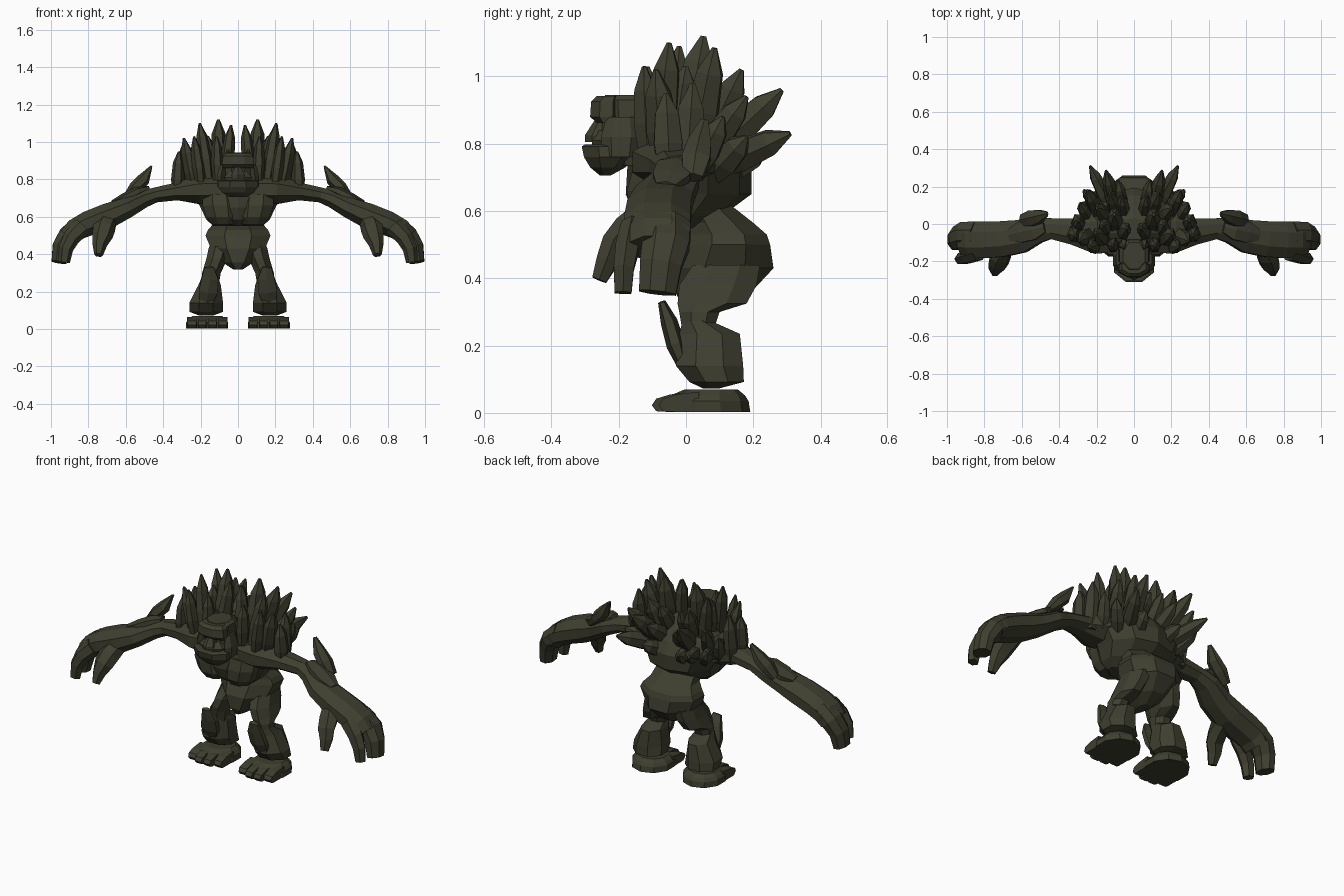
import bpy, bmesh, math
from mathutils import Vector

stone = bpy.data.materials.new("dark_olive_stone")
stone.diffuse_color = (0.048, 0.048, 0.029, 1)


def skin(name, rings, mirror):
    """Bridge closed rings into a capped solid, optionally mirrored in x."""
    bm = bmesh.new()
    loops = [[bm.verts.new(p) for p in r] for r in rings]
    n = len(loops[0])
    for a, b in zip(loops, loops[1:]):
        for i in range(n):
            j = (i + 1) % n
            bm.faces.new((a[i], a[j], b[j], b[i]))
    bm.faces.new(loops[0][::-1])
    bm.faces.new(loops[-1])
    bmesh.ops.recalc_face_normals(bm, faces=bm.faces)
    me = bpy.data.meshes.new(name)
    bm.to_mesh(me)
    bm.free()
    me.materials.append(stone)
    ob = bpy.data.objects.new(name, me)
    bpy.context.collection.objects.link(ob)
    if mirror:
        ob.modifiers.new("mirror", "MIRROR").use_mirror_merge = False
    return ob


def circle(n):
    k = 1 / math.cos(math.pi / n)
    return [(k * math.cos(2 * math.pi * (i + .5) / n), k * math.sin(2 * math.pi * (i + .5) / n))
            for i in range(n)]


def stack(name, levels, n=8, mirror=False):
    """Level = z, centre x, half width x, front y, back y."""
    skin(name, [[(cx + c * rx, (y0 + y1) / 2 + s * (y1 - y0) / 2, z) for c, s in circle(n)]
                for z, cx, rx, y0, y1 in levels], mirror)


def tube(name, pts, ref=(0, 1, 0), n=8, mirror=True):
    """Point = x, y, z, half size along ref, half size across it."""
    pos = [Vector(p[:3]) for p in pts]
    rings = []
    for i, p in enumerate(pts):
        t = (pos[min(i + 1, len(pos) - 1)] - pos[max(i - 1, 0)]).normalized()
        u = Vector(ref)
        u = (u - t * u.dot(t)).normalized()
        v = t.cross(u)
        rings.append([pos[i] + u * c * p[3] + v * s * p[4] for c, s in circle(n)])
    skin(name, rings, mirror)


def spike(name, base, tip, w, d, ref=(0, 1, -1)):
    """Slabby faceted crystal with a short chisel point."""
    b, t = Vector(base), Vector(tip)
    tube(name, [(*b.lerp(t, f), w * k, d * k) for f, k in
                ((0, .75), (.35, 1), (.74, .82), (1, .16))], ref, 6)


# Torso and chest
stack("torso", [(.55, 0, .13, -.10, .03), (.585, 0, .17, -.145, .10), (.65, 0, .20, -.17, .185),
                (.735, 0, .25, -.165, .185), (.80, 0, .22, -.14, .15),
                (.86, 0, .15, -.12, .09), (.90, 0, .08, -.09, .03)], 10)
stack("pectoral", [(.56, .08, .06, -.145, -.03), (.60, .085, .085, -.172, -.03),
                   (.66, .095, .095, -.175, -.03), (.72, .10, .09, -.16, -.03)], 8, True)

# Waist, pelvis and legs
stack("pelvis", [(.318, 0, .025, -.01, .11), (.355, 0, .08, -.03, .19), (.43, 0, .145, -.03, .26),
                 (.50, 0, .174, .005, .25), (.53, 0, .16, .01, .24), (.565, 0, .13, .0, .20),
                 (.62, 0, .12, -.02, .13)])
stack("thigh", [(.44, .095, .06, .02, .22), (.38, .112, .056, -.02, .21), (.325, .132, .052, -.025, .18),
                (.30, .142, .05, -.02, .10), (.24, .15, .048, -.01, .08)], 8, True)
stack("shin", [(.073, .17, .04, .05, .10), (.092, .17, .09, .01, .172), (.14, .17, .09, -.03, .17),
               (.235, .152, .06, -.02, .16), (.275, .15, .045, -.01, .07)], 8, True)
tube("knee_plate", [(.17, -.01, .14, .035, .014), (.16, -.03, .20, .05, .024),
                    (.15, -.05, .27, .045, .022), (.155, -.072, .33, .025, .01)], (1, 0, 0), 6)

# Feet with four blunt toes
stack("foot", [(.003, .165, .112, -.055, .185), (.035, .165, .112, -.055, .18),
               (.052, .165, .10, -.04, .17), (.07, .165, .08, .0, .15)], 10, True)
for x, w, y in ((.081, .024, -.075), (.136, .023, -.095), (.192, .023, -.095), (.246, .026, -.075)):
    tube("toe", [(x, .04, .033, w, .03), (x, y + .05, .029, w, .026), (x, y + .012, .023, w, .02),
                 (x, y, .014, w * .85, .011)], (1, 0, 0), 4)

# Shoulder and arm
tube("arm", [(.10, -.02, .745, .13, .08), (.22, -.04, .745, .12, .075), (.33, -.04, .735, .07, .047),
             (.44, -.025, .717, .055, .040), (.51, -.03, .692, .07, .046), (.60, -.065, .645, .088, .055),
             (.70, -.08, .603, .095, .068), (.80, -.085, .565, .098, .066),
             (.87, -.085, .53, .098, .06), (.905, -.085, .49, .09, .055)])
# Fingers and thumb
tube("broad_finger", [(.84, -.06, .555, .07, .055), (.91, -.06, .50, .07, .052),
                      (.945, -.075, .44, .062, .047), (.957, -.085, .357, .055, .040)])
tube("narrow_finger", [(.83, -.16, .55, .032, .045), (.89, -.175, .49, .034, .04),
                       (.92, -.185, .43, .03, .034), (.93, -.187, .357, .025, .027)], n=6)
tube("thumb", [(.70, -.13, .575, .045, .045), (.715, -.18, .54, .04, .052), (.725, -.215, .50, .036, .048),
               (.74, -.235, .45, .032, .034), (.745, -.258, .395, .022, .02)], n=6)
# Forearm plates
tube("elbow_spike", [(.60, .02, .70, .03, .016), (.55, .03, .755, .042, .03),
                     (.505, .04, .80, .035, .03), (.463, .055, .87, .012, .005)], n=6)
tube("forearm_plate", [(.67, -.06, .675, .03, .012), (.61, -.045, .70, .055, .022),
                       (.54, -.03, .735, .055, .022), (.48, -.015, .755, .03, .01)], n=6)

# Head: skull, brow, cheeks, nose and underslung jaw
stack("skull", [(.735, 0, .07, -.22, -.08), (.79, 0, .085, -.25, -.08), (.88, 0, .082, -.25, -.08),
                (.93, 0, .078, -.25, -.09), (.945, 0, .06, -.24, -.10)])
stack("brow", [(.862, 0, .082, -.265, -.20), (.88, 0, .086, -.285, -.19), (.925, 0, .08, -.282, -.19),
               (.942, 0, .065, -.265, -.19)], 8)
stack("nose", [(.805, 0, .03, -.295, -.22), (.825, 0, .034, -.295, -.22), (.87, 0, .016, -.268, -.22)], 6)
stack("muzzle", [(.785, 0, .06, -.28, -.18), (.81, 0, .075, -.28, -.18), (.84, 0, .05, -.265, -.18)])
stack("jaw", [(.705, 0, .045, -.255, -.225), (.73, 0, .085, -.285, -.18), (.76, 0, .107, -.303, -.145),
              (.792, 0, .105, -.31, -.14), (.798, 0, .09, -.30, -.14)])
stack("cheek", [(.76, .09, .022, -.24, -.15), (.82, .09, .022, -.245, -.14), (.88, .08, .015, -.23, -.15)],
      6, True)

# Crystal mane: base, tip, half width
MANE = [((.065, -.05, .82), (.037, -.02, 1.09), .042), ((.10, .0, .83), (.105, .052, 1.12), .052),
        ((.16, -.08, .80), (.205, -.05, 1.10), .044), ((.14, .03, .80), (.20, .085, 1.085), .046),
        ((.09, .06, .80), (.13, .165, 1.02), .046), ((.10, .08, .77), (.15, .285, .96), .046),
        ((.12, .08, .73), (.235, .31, .83), .045), ((.19, .05, .76), (.25, .18, .94), .042),
        ((.23, -.06, .74), (.29, -.09, 1.02), .044), ((.30, .0, .70), (.295, .02, .98), .045),
        ((.20, -.11, .77), (.235, -.125, 1.03), .038), ((.11, -.11, .80), (.115, -.115, 1.03), .038),
        ((.325, -.05, .72), (.315, -.06, .95), .042), ((.18, .08, .71), (.27, .18, .82), .042),
        ((.055, .05, .82), (.065, .15, .99), .040), ((.15, -.03, .84), (.16, .0, 1.03), .042),
        ((.05, -.10, .80), (.055, -.125, .96), .034), ((.065, .08, .78), (.085, .235, .90), .042),
        ((.08, .11, .72), (.115, .235, .78), .042), ((.24, .03, .72), (.29, .11, .88), .040)]
for base, tip, w in MANE:
    spike("mane_crystal", base, tip, w, w * .75)
